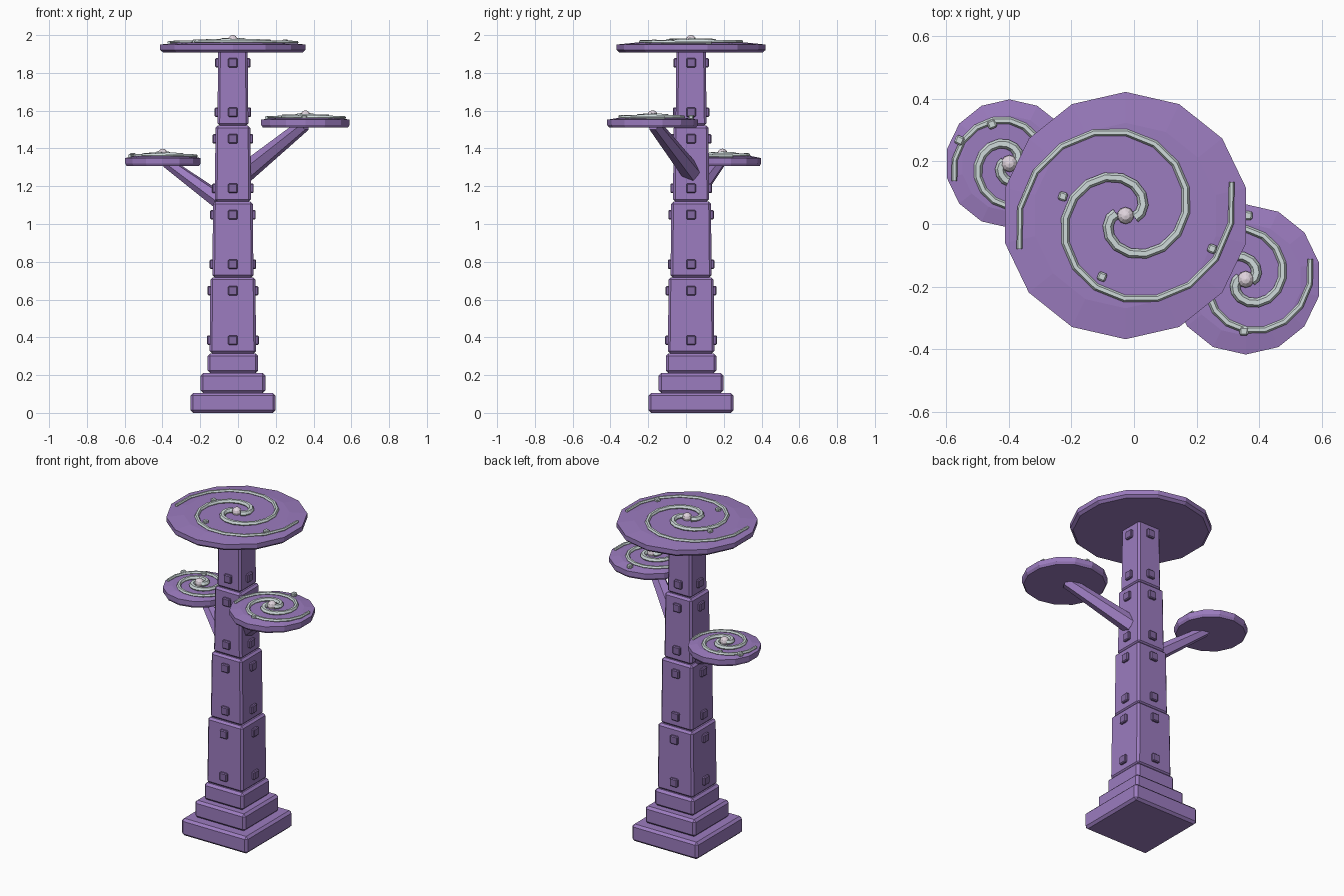
import bpy, bmesh, math
from mathutils import Vector, Matrix

if "Cube" in bpy.data.objects:
    bpy.data.objects.remove(bpy.data.objects["Cube"])

CX, CY = -0.027, 0.027


def material(name, rgb):
    m = bpy.data.materials.new(name)
    m.diffuse_color = (*rgb, 1)
    m.use_nodes = True
    m.node_tree.nodes["Principled BSDF"].inputs["Base Color"].default_value = m.diffuse_color
    return m


PURPLE = material("purple", (0.33, 0.20, 0.52))
DARK = material("dark_purple", (0.23, 0.14, 0.36))
SILVER = material("silver", (0.62, 0.70, 0.70))
PEARL = material("pearl", (0.76, 0.67, 0.74))


def finish(bm, name, mat, bevel=0):
    bmesh.ops.recalc_face_normals(bm, faces=bm.faces)
    me = bpy.data.meshes.new(name)
    bm.to_mesh(me)
    bm.free()
    ob = bpy.data.objects.new(name, me)
    bpy.context.collection.objects.link(ob)
    me.materials.append(mat)
    if bevel:
        mod = ob.modifiers.new("bevel", 'BEVEL')
        mod.width, mod.segments = bevel, 1
    return ob


def loft(name, rings, mat, bevel=0):
    """Skin a list of equal-length point rings and cap both ends."""
    bm = bmesh.new()
    rows = [[bm.verts.new(p) for p in ring] for ring in rings]
    n = len(rows[0])
    for a, b in zip(rows, rows[1:]):
        for i in range(n):
            j = (i + 1) % n
            bm.faces.new((a[i], a[j], b[j], b[i]))
    bm.faces.new(rows[0])
    bm.faces.new(rows[-1])
    return finish(bm, name, mat, bevel)


def ngon(x, y, z, r, n, start=0.0):
    return [(x + r * math.cos(start + math.tau * i / n),
             y + r * math.sin(start + math.tau * i / n), z) for i in range(n)]


def block(name, z0, z1, h0, h1, bevel):
    s = math.sqrt(2)
    loft(name, [ngon(CX, CY, z0, h0 * s, 4, math.pi / 4),
                ngon(CX, CY, z1, h1 * s, 4, math.pi / 4)], PURPLE, bevel)


def stud(name, loc, size, mat, turn=0.0):
    bm = bmesh.new()
    bmesh.ops.create_cube(bm, size=1, matrix=Matrix.Translation(loc)
                          @ Matrix.Rotation(turn, 4, 'Z') @ Matrix.Diagonal((*size, 1)))
    finish(bm, name, mat, 0.005)


# stepped plinth
for i, h in enumerate((0.225, 0.172, 0.134)):
    block(f"plinth_step_{i}", i * 0.105, (i + 1) * 0.105, h, h, 0.014)

# tapering column sections with studs on all four faces
for i, h in enumerate((0.123, 0.109, 0.096, 0.082)):
    z0 = 0.315 + i * 0.402
    block(f"column_section_{i}", z0, z0 + 0.402, h, h - 0.004, 0.012)
    for k, dz in enumerate((0.07, 0.332)):
        for f in range(4):
            a = f * math.pi / 2
            d = h + 0.001 - 0.01 * dz
            stud(f"column_stud_{i}_{k}_{f}",
                 (CX + d * math.cos(a), CY + d * math.sin(a), z0 + dz),
                 (0.028, 0.05, 0.05), DARK, a)


def branch(name, start, end, r0, r1):
    start, end = Vector(start), Vector(end)
    q = (end - start).to_track_quat('Z', 'Y')
    loft(name, [[p + q @ Vector(v) for v in ngon(0, 0, 0, r, 6)]
                for p, r in ((start, r0), (end, r1))], PURPLE)


branch("right_branch", (0.035, 0.03, 1.27), (0.35, -0.168, 1.525), 0.054, 0.036)
branch("left_branch", (-0.10, 0.03, 1.125), (-0.375, 0.18, 1.325), 0.046, 0.03)


def platform(name, x, y, top, R):
    # fourteen-sided disc with chamfered rim
    profile = ((R * 0.96, -0.052), (R, -0.038), (R, -0.010), (R * 0.75, 0.0))
    loft(name + "_disc", [ngon(x, y, top + z, r, 14, math.pi / 2)
                          for r, z in profile], PURPLE)
    # two tapering spiral arms
    steps = 18
    for arm in range(2):
        pts = []
        for i in range(steps + 1):
            t = i / steps
            a = math.radians(-192 + 389.5 * t + 180 * arm)
            r = R * (0.075 + 0.825 * t)
            pts.append(Vector((x + r * math.cos(a), y + r * math.sin(a),
                               top + 0.009 - 0.008 * t)))
        rings = []
        for i, p in enumerate(pts):
            d = (pts[min(i + 1, steps)] - pts[max(i - 1, 0)]).normalized()
            side = d.cross(Vector((0, 0, 1))).normalized()
            up = side.cross(d)
            w = 0.018 - 0.009 * i / steps
            rings.append([p + side * u + up * v for u, v, _ in ngon(0, 0, 0, w, 6)])
        loft(f"{name}_spiral_{arm}", rings, SILVER)
    # centre bead
    bm = bmesh.new()
    bmesh.ops.create_uvsphere(bm, u_segments=10, v_segments=6, radius=0.027,
                              matrix=Matrix.Translation((x, y, top + 0.013)))
    finish(bm, name + "_bead", PEARL)
    # small scattered chips
    for i, (a, k) in enumerate(chips[name]):
        a = math.radians(a)
        stud(f"{name}_chip_{i}", (x + k * R * math.cos(a), y + k * R * math.sin(a), top + 0.004),
             (0.028, 0.028, 0.024), SILVER, a)


chips = {"top": ((163, 0.53), (249, 0.53), (339, 0.75)),
         "right": ((88, 0.85), (268, 0.69)),
         "left": ((155, 0.86), (114, 0.67))}
platform("top", CX, CY, 1.960, 0.395)
platform("right", 0.357, -0.177, 1.562, 0.240)
platform("left", -0.398, 0.193, 1.359, 0.205)
